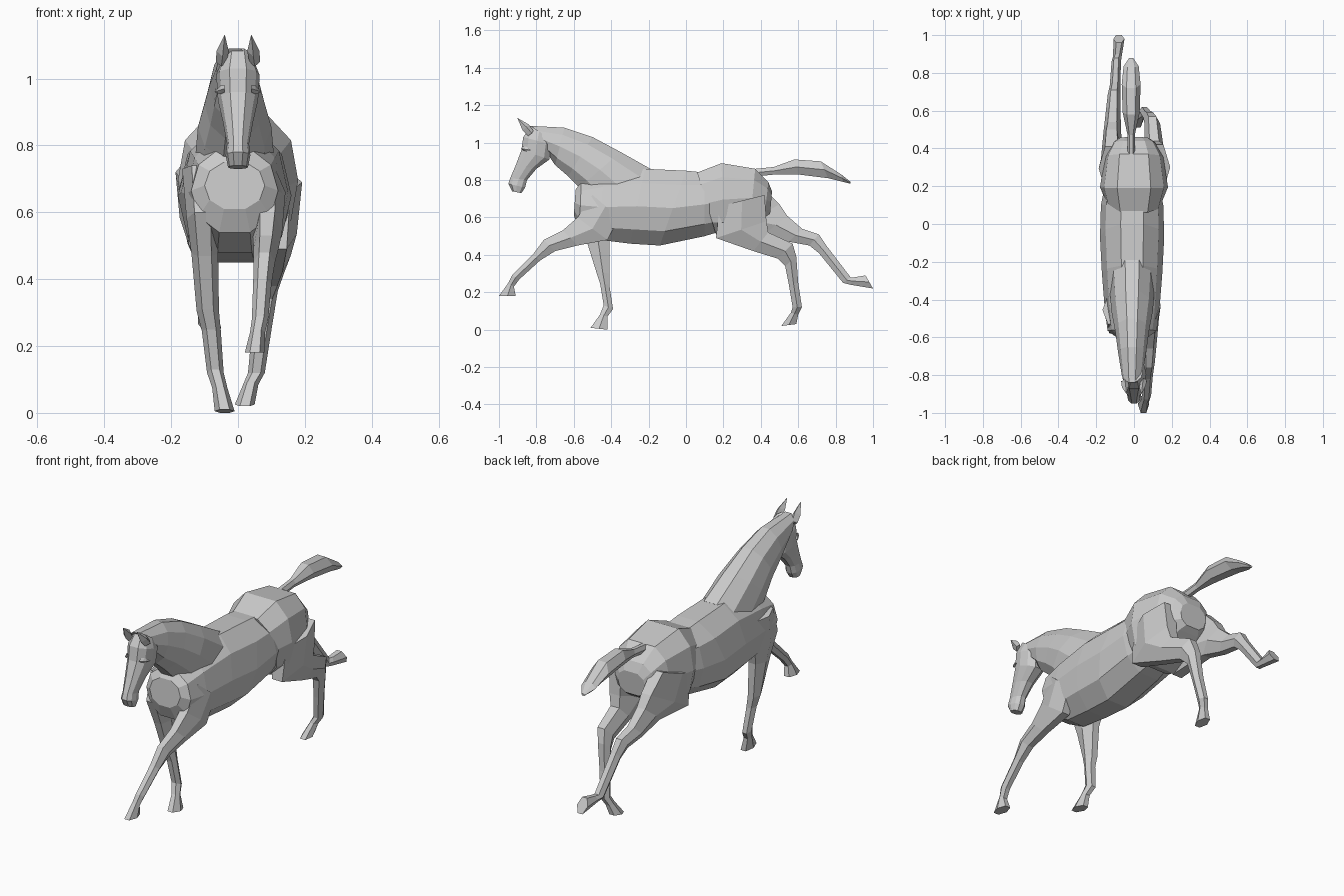
import bpy
import bmesh
from math import cos, sin, pi, copysign
from mathutils import Vector

default_cube = bpy.data.objects.get("Cube")
if default_cube:
    bpy.data.objects.remove(default_cube, do_unlink=True)

# One plain grey for the whole animal
grey = bpy.data.materials.new("plain_grey")
grey.use_nodes = True
grey.diffuse_color = (0.6, 0.6, 0.6, 1)
grey.node_tree.nodes["Principled BSDF"].inputs["Base Color"].default_value = grey.diffuse_color


def finish(name, bm):
    """Turn a bmesh into a flat shaded object with outward normals."""
    bmesh.ops.recalc_face_normals(bm, faces=bm.faces)
    mesh = bpy.data.meshes.new(name)
    bm.to_mesh(mesh)
    bm.free()
    mesh.materials.append(grey)
    part = bpy.data.objects.new(name, mesh)
    bpy.context.collection.objects.link(part)


def ring_points(upper, lower, half_width, centre_x, sides, power):
    """Cross-section spanning two (y, z) profile points, with a flat top and bottom."""
    top, low = Vector((centre_x, *upper)), Vector((centre_x, *lower))
    middle, reach = (top + low) / 2, (top - low) / 2
    angles = [2 * pi * i / sides for i in range(sides)]
    tallest = max(sin(angle) for angle in angles)
    for angle in angles:
        across = copysign(abs(cos(angle)) ** power, cos(angle))
        yield middle + reach * sin(angle) / tallest + Vector((half_width * across, 0, 0))


def skin(name, sections):
    """Join a row of point loops and cap both ends."""
    bm = bmesh.new()
    loops = [[bm.verts.new(point) for point in section] for section in sections]
    for first, second in zip(loops, loops[1:]):
        for i in range(len(first)):
            bm.faces.new((first[i - 1], first[i], second[i], second[i - 1]))
    bm.faces.new(loops[0])
    bm.faces.new(loops[-1])
    finish(name, bm)


def loft(name, rings, centre_x, sides=10, power=1):
    """Skin rings of (upper point, lower point, half width)."""
    skin(name, [list(ring_points(*ring, centre_x, sides, power)) for ring in rings])


def leg(name, start_x, hoof_x, heft, profile):
    """Taper a leg along its profile, bending inward; the last step is the hoof."""
    sections = []
    last = len(profile) - 1
    for i, (front, back) in enumerate(profile):
        t = i / last
        centre_x = start_x + (hoof_x - start_x) * t ** 1.5
        half_width = 0.022 + heft * (1 - t) ** 2
        if i == last:
            half_width *= 1.35
        sections.append(list(ring_points(front, back, half_width, centre_x, 6, 1)))
    skin(name + "_leg", sections[:-1])
    skin(name + "_hoof", sections[-2:])


def spike(name, base, tip, side, depth):
    """Leaf-shaped four-sided point, used for ears and brows."""
    base, tip, side, depth = map(Vector, (base, tip, side, depth))
    outline = (side, depth, -side, -depth)
    steps = ((0, 1), (0.4, 1.15), (1, 0.05))
    skin(name, [[base.lerp(tip, t) + offset * size for offset in outline] for t, size in steps])


# Body
loft("barrel", [
    ((-.59, .75), (-.6, .61), .09),
    ((-.56, .79), (-.57, .54), .13),
    ((-.44, .83), (-.46, .48), .145),
    ((-.22, .86), (-.3, .46), .16),
    ((0, .85), (-.14, .45), .17),
    ((.1, .84), (.1, .5), .165),
    ((.25, .84), (.2, .53), .14),
], centre_x=-.01, power=0.88)
loft("rump", [
    ((.06, .84), (.16, .51), .145),
    ((.19, .89), (.2, .5), .18),
    ((.37, .86), (.34, .55), .155),
    ((.44, .79), (.42, .6), .115),
    ((.46, .74), (.45, .62), .08),
], centre_x=0, power=0.6)

# Neck and head
loft("neck", [
    ((-.84, 1.09), (-.76, .97), .055),
    ((-.65, 1.08), (-.7, .88), .075),
    ((-.5, 1.03), (-.63, .82), .09),
    ((-.35, .95), (-.57, .76), .11),
    ((-.19, .86), (-.46, .62), .12),
], centre_x=-.01)
loft("head", [
    ((-.83, 1.09), (-.74, 1.03), .045),
    ((-.87, 1.03), (-.72, .99), .065),
    ((-.88, .96), (-.73, .91), .06),
    ((-.91, .88), (-.8, .86), .045),
    ((-.94, .81), (-.85, .8), .033),
    ((-.95, .78), (-.86, .76), .037),
    ((-.93, .74), (-.88, .73), .03),
], centre_x=0, power=0.8)
for label, side in (("left", 1), ("right", -1)):
    spike(label + "_ear", (side * .05, -.83, 1.05), (side * .04, -.9, 1.13),
          side=(.016, .006, 0), depth=(0, .014, .014))
    spike(label + "_brow", (side * .04, -.87, .97), (side * .07, -.83, .96),
          side=(0, .013, 0), depth=(0, 0, .011))

# Tail
loft("tail", [
    ((.37, .86), (.38, .82), .02),
    ((.47, .87), (.48, .83), .02),
    ((.58, .91), (.6, .83), .045),
    ((.72, .9), (.76, .81), .05),
    ((.83, .83), (.84, .79), .04),
    ((.88, .79), (.88, .78), .01),
], centre_x=-.015, sides=6)

# Front legs: left reaches forward, right stands upright
leg("front_left", start_x=.09, hoof_x=.05, heft=.03, profile=[
    ((-.5, .72), (-.36, .6)),
    ((-.58, .6), (-.42, .48)),
    ((-.66, .53), (-.58, .45)),
    ((-.76, .48), (-.7, .42)),
    ((-.82, .4), (-.78, .37)),
    ((-.93, .29), (-.89, .27)),
    ((-.95, .25), (-.92, .23)),
    ((-1, .18), (-.91, .18)),
])
leg("front_right", start_x=-.11, hoof_x=-.04, heft=.035, profile=[
    ((-.53, .74), (-.38, .72)),
    ((-.58, .6), (-.39, .56)),
    ((-.53, .47), (-.41, .48)),
    ((-.48, .31), (-.41, .3)),
    ((-.46, .25), (-.41, .24)),
    ((-.44, .13), (-.39, .11)),
    ((-.46, .08), (-.42, .07)),
    ((-.51, .01), (-.42, 0)),
])

# Hind legs: left swings under, right kicks back
leg("hind_left", start_x=.12, hoof_x=.02, heft=.05, profile=[
    ((.42, .72), (.18, .66)),
    ((.43, .58), (.16, .49)),
    ((.44, .52), (.36, .42)),
    ((.57, .46), (.49, .38)),
    ((.59, .39), (.53, .34)),
    ((.6, .25), (.55, .24)),
    ((.62, .12), (.57, .12)),
    ((.6, .08), (.56, .09)),
    ((.59, .03), (.51, .02)),
])
leg("hind_right", start_x=-.12, hoof_x=-.08, heft=.045, profile=[
    ((.41, .76), (.18, .68)),
    ((.5, .67), (.19, .5)),
    ((.54, .61), (.42, .51)),
    ((.62, .54), (.55, .47)),
    ((.71, .51), (.66, .45)),
    ((.75, .45), (.71, .41)),
    ((.88, .28), (.84, .25)),
    ((.9, .28), (.88, .24)),
    ((.96, .29), (1, .22)),
])
